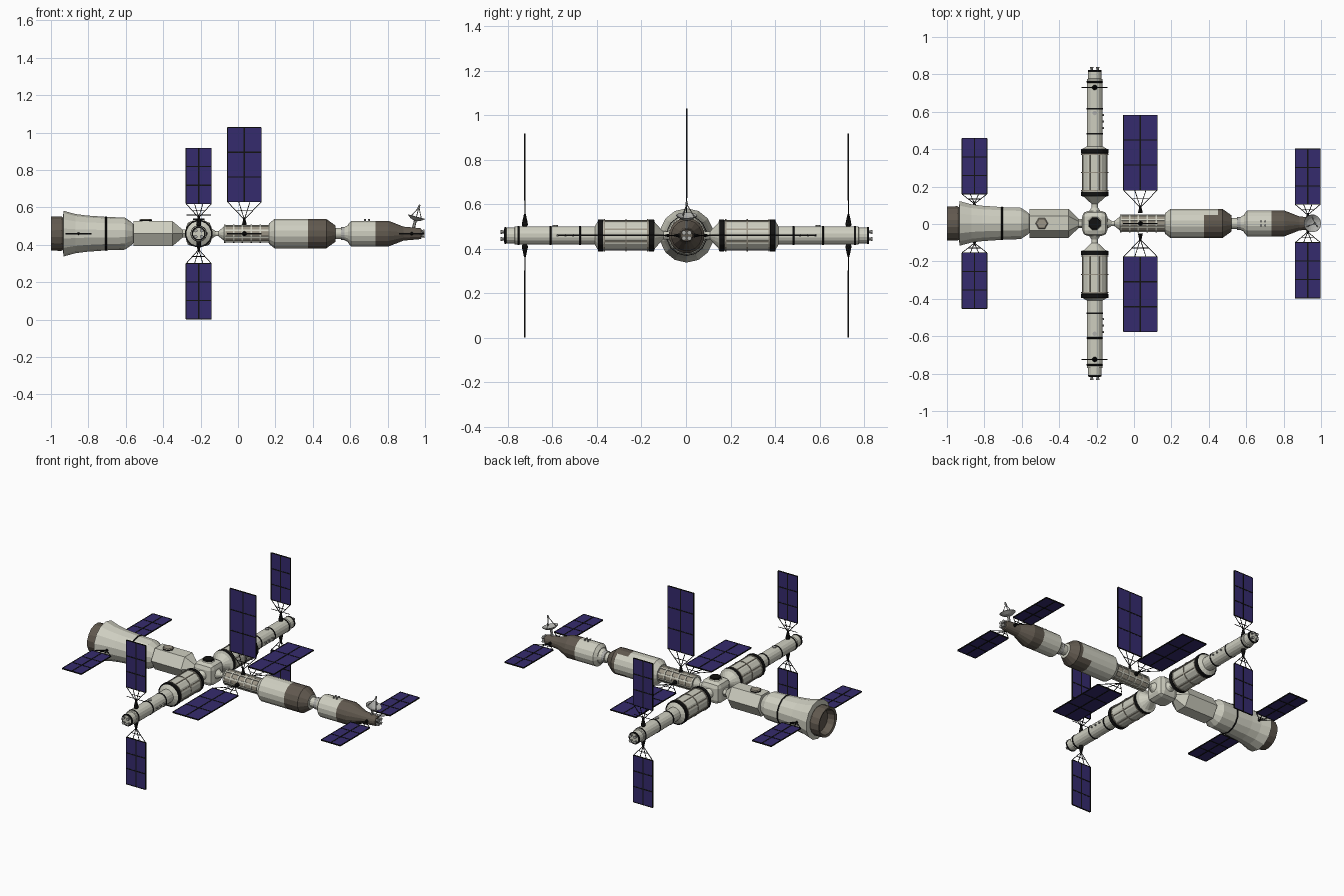
import bpy, bmesh, math
from mathutils import Matrix, Vector

if "Cube" in bpy.data.objects:
    bpy.data.objects.remove(bpy.data.objects["Cube"])

def mat(name, c):
    m = bpy.data.materials.new(name)
    m.diffuse_color = (*c, 1)
    m.use_nodes = True
    m.node_tree.nodes["Principled BSDF"].inputs["Base Color"].default_value = m.diffuse_color
    return m

MATS = [mat("hull_cream", (.62, .62, .53)), mat("dark_brown", (.12, .10, .078)),
        mat("black", (.006, .006, .006)), mat("panel_purple", (.036, .024, .155)),
        mat("tan_grey", (.33, .30, .24)), mat("light_grey", (.42, .42, .40))]
CREAM, BROWN, BLACK, PURPLE, TAN, GREY = range(6)
Z0, Y0, NX = .46, .003, -.21
T, R = Matrix.Translation, Matrix.Rotation
MAIN = T((0, Y0, Z0))

def finish(name, bm, mi=None):
    bmesh.ops.recalc_face_normals(bm, faces=bm.faces)
    me = bpy.data.meshes.new(name)
    if mi is not None:
        for f in bm.faces:
            f.material_index = 0
        me.materials.append(MATS[mi])
    else:
        for m in MATS:
            me.materials.append(m)
    bm.to_mesh(me)
    bm.free()
    ob = bpy.data.objects.new(name, me)
    bpy.context.collection.objects.link(ob)
    return ob

def lathe(name, pts, n=16, M=MAIN, phase=.5, cap=True):
    """Revolve (t, r, colour) points about local X; the colour runs to the next point."""
    bm = bmesh.new()
    rings = []
    for t, r, _ in pts:
        rings.append([bm.verts.new(M @ Vector((t, r * math.cos(a), r * math.sin(a))))
                      for a in (2 * math.pi * (i + phase) / n for i in range(n))])
    for k in range(len(pts) - 1):
        for i in range(n):
            j = (i + 1) % n
            bm.faces.new((rings[k][i], rings[k][j], rings[k + 1][j], rings[k + 1][i])).material_index = pts[k][2]
    if cap:
        bm.faces.new(rings[0]).material_index = pts[0][2]
        bm.faces.new(rings[-1]).material_index = pts[-1][2]
    return finish(name, bm)

def box(bm, c, s, M):
    bmesh.ops.create_cube(bm, size=1, matrix=M @ T(c) @ Matrix.Diagonal((*s, 1)))

def rod(bm, p, q, r1, M, r2=None, n=6):
    p, q = Vector(p), Vector(q)
    d = q - p
    L = M @ T((p + q) / 2) @ d.to_track_quat('Z', 'Y').to_matrix().to_4x4()
    bmesh.ops.create_cone(bm, cap_ends=True, segments=n, radius1=r1,
                          radius2=r1 if r2 is None else r2, depth=d.length, matrix=L)

def solar(name, M, root, s, e, w):
    """Wing in local XY: X is width, Y points away from the hull."""
    bm = bmesh.new()
    box(bm, (0, (s + e) / 2, 0), (w, e - s, .004), M)
    finish(name + "_cells", bm, PURPLE)
    bm = bmesh.new()
    for x in (-w / 2, 0, w / 2):
        box(bm, (x, (s + e) / 2, 0), (.007 if x == 0 else .004, e - s, .007), M)
    for k in range(4):
        box(bm, (0, s + (e - s) * k / 3, 0), (w, .006 if k in (1, 2) else .004, .007), M)
    for x in (-w / 2, -w / 6, w / 6, w / 2):
        rod(bm, (0, root, 0), (x, s, 0), .0022, M)
    h = root + (s - root) * .5
    rod(bm, (-w / 4, h, 0), (w / 4, h, 0), .002, M)
    rod(bm, (0, root - .03, 0), (0, root + .012, 0), .013, M, .004, 8)
    finish(name + "_frame", bm, BLACK)

def cage(name, M, t0, t1, r, rails, hoops, thick, mi):
    """Rails and hoops lying on a tube."""
    bm = bmesh.new()
    for i in range(rails):
        box(bm, ((t0 + t1) / 2, 0, r), (t1 - t0, thick, thick), M @ R(2 * math.pi * (i + .5) / rails, 4, 'X'))
    for k in range(hoops):
        t = t0 + (t1 - t0) * k / (hoops - 1)
        rod(bm, (t - thick / 2, 0, 0), (t + thick / 2, 0, 0), r + thick * .5, M, n=16)
    finish(name, bm, mi)

def nozzles(name, M, spread, size):
    """Four little thrusters pointing along local X."""
    bm = bmesh.new()
    for a in (1, -1):
        for b in (1, -1):
            rod(bm, (-.004, a * spread, b * spread), (size, a * spread, b * spread), size * .3, M, size * .6, 8)
    finish(name, bm, GREY)

# aft module with flared skirt and recessed engine cup
lathe("engine_cup", [(-.95, .05, BROWN), (-.95, .07, BROWN), (-.995, .078, BROWN), (-1, .092, BROWN),
                     (-.945, .094, BROWN), (-.93, .085, BROWN)], 16)
lathe("aft_module", [(-.935, .1, CREAM), (-.932, .122, CREAM), (-.87, .105, CREAM), (-.81, .097, CREAM),
                     (-.71, .09, BLACK), (-.709, .092, BLACK), (-.702, .092, BLACK), (-.701, .089, CREAM),
                     (-.605, .086, CREAM), (-.567, .06, CREAM), (-.555, .045, CREAM)], 14)
# hexagonal module
lathe("hex_module", [(-.56, .077, CREAM), (-.35, .077, CREAM), (-.297, .025, CREAM), (-.265, .025, CREAM)], 6, phase=0)
UP = R(-math.pi / 2, 4, 'Y')
lathe("hex_module_hatch", [(0, .034, BLACK), (.007, .034, TAN), (.012, .028, TAN)], 6, T((-.493, Y0, Z0 + .066)) @ UP)

# central docking node with top hatch
bm = bmesh.new()
bmesh.ops.create_cube(bm, size=.134, matrix=T((NX, Y0, Z0)))
bmesh.ops.bevel(bm, geom=bm.edges[:], offset=.03, segments=2, profile=.5, affect='EDGES')
finish("docking_node", bm, CREAM)
lathe("node_hatch", [(0, .04, CREAM), (.008, .034, BLACK), (.018, .032, BLACK)], 8, T((NX, Y0, Z0 + .064)) @ UP)

# latticed section and large forward module
lathe("node_neck", [(-.15, .035, CREAM), (-.12, .014, CREAM), (-.105, .014, CREAM), (-.074, .04, CREAM)], 12)
lathe("lattice_core", [(-.075, .045, TAN), (.17, .045, TAN)], 16)
cage("lattice_frame", MAIN, -.072, .168, .045, 8, 6, .008, CREAM)
ob = lathe("large_module", [(.165, .055, CREAM), (.195, .08, CREAM), (.375, .08, BROWN), (.385, .08, BROWN),
                            (.45, .08, BROWN), (.472, .08, BROWN), (.52, .045, CREAM), (.522, .03, CREAM),
                            (.55, .03, CREAM), (.552, .036, GREY), (.57, .036, CREAM), (.6, .052, CREAM)], 16)
for f in ob.data.polygons:  # pale patch on the dark band, rear side
    if .37 < f.center.x < .46 and f.center.y > .045 and f.center.z > Z0 - .04:
        f.material_index = CREAM
lathe("front_module", [(.588, .05, CREAM), (.605, .07, CREAM), (.735, .07, BROWN), (.805, .07, BROWN),
                       (.885, .038, BROWN), (.975, .03, BROWN), (.98, .026, BROWN)], 16)
nozzles("front_thrusters", MAIN @ T((.98, 0, 0)), .012, .018)
nozzles("front_module_jets", T((.69, Y0, Z0 + .068)) @ UP, .011, .01)

# dish antenna
DISH = T((.948, Y0, Z0 + .068)) @ R(-math.radians(75), 4, 'Y')
lathe("dish_bowl", [(0, .008, GREY), (.007, .028, GREY), (.022, .048, GREY), (.024, .047, GREY),
                    (.011, .026, GREY), (.005, .006, GREY)], 16, DISH)
bm = bmesh.new()
rod(bm, (-.05, 0, 0), (.004, 0, 0), .008, DISH)
for i in range(3):
    a = 2 * math.pi * i / 3
    rod(bm, (.016, .035 * math.cos(a), .035 * math.sin(a)), (.075, 0, 0), .0022, DISH)
rod(bm, (.07, 0, 0), (.09, 0, 0), .007, DISH, .004)
finish("dish_feed_and_mast", bm, GREY)

# two cross arms, mirrored about the node
for side, s in (("rear", 1), ("fore", -1)):
    A = T((NX, Y0, Z0)) @ R(s * math.pi / 2, 4, 'Z')
    lathe(side + "_arm_wide_module",
          [(.06, .035, CREAM), (.085, .018, CREAM), (.105, .018, CREAM), (.142, .058, CREAM), (.147, .074, BLACK),
           (.168, .074, BLACK), (.169, .07, CREAM), (.375, .07, BLACK), (.376, .074, BLACK), (.398, .074, BLACK),
           (.399, .066, CREAM), (.412, .043, CREAM)], 16, A)
    cage(side + "_arm_rails", A, .175, .37, .070, 8, 3, .006, TAN)
    pts = [(.405, .042, CREAM)]
    for t in (.475, .608, .752):
        pts += [(t, .042, BLACK), (t + .001, .044, BLACK), (t + .008, .044, BLACK), (t + .009, .042, CREAM)]
    pts += [(.772, .042, CREAM), (.774, .036, CREAM), (.81, .036, BLACK), (.811, .038, BLACK),
            (.819, .038, BLACK), (.82, .03, CREAM)]
    lathe(side + "_arm_tube", pts, 16, A)
    nozzles(side + "_arm_thrusters", A @ T((.82, 0, 0)), .016, .016)
    # small jets along the +x flank and a round port on top
    bm = bmesh.new()
    for y in (.51, .545, .58):
        rod(bm, (NX + .038, s * y, 0), (NX + .05, s * y, 0), .004, MAIN, .006, 8)
    rod(bm, (NX, s * .59, .038), (NX, s * .59, .046), .012, MAIN, n=10)
    finish(side + "_arm_jets", bm, GREY)
    for up, q in (("upper", 1), ("lower", -1)):
        M = T((NX, Y0 + s * .727, Z0)) @ R(q * math.pi / 2, 4, 'X')
        solar(f"{side}_arm_{up}_wing", M, .085, .16, .457, .135)
    bm = bmesh.new()  # pivot balls and cross pin
    for q in (1, -1):
        bmesh.ops.create_icosphere(bm, subdivisions=2, radius=.014, matrix=MAIN @ T((NX, s * .727, q * .05)))
    rod(bm, (NX - .065, s * .727, .1), (NX + .065, s * .727, .1), .002, MAIN)
    finish(side + "_arm_pivots", bm, BLACK)

# flat side wings along the main axis
for side, ang in (("rear", 0), ("fore", math.pi)):
    for name, x, root, a, b, w in (("aft", -.853, .105, .157, .455, .134), ("middle", .034, .085, .178, .579, .18),
                                   ("front", .929, .045, .102, .398, .134)):
        solar(f"{name}_{side}_wing", MAIN @ T((x, 0, 0)) @ R(ang, 4, 'Z'), root, a, b, w)
# upright wing over the lattice
solar("middle_top_wing", MAIN @ T((.034, 0, 0)) @ R(math.pi / 2, 4, 'X'), .075, .17, .568, .18)
